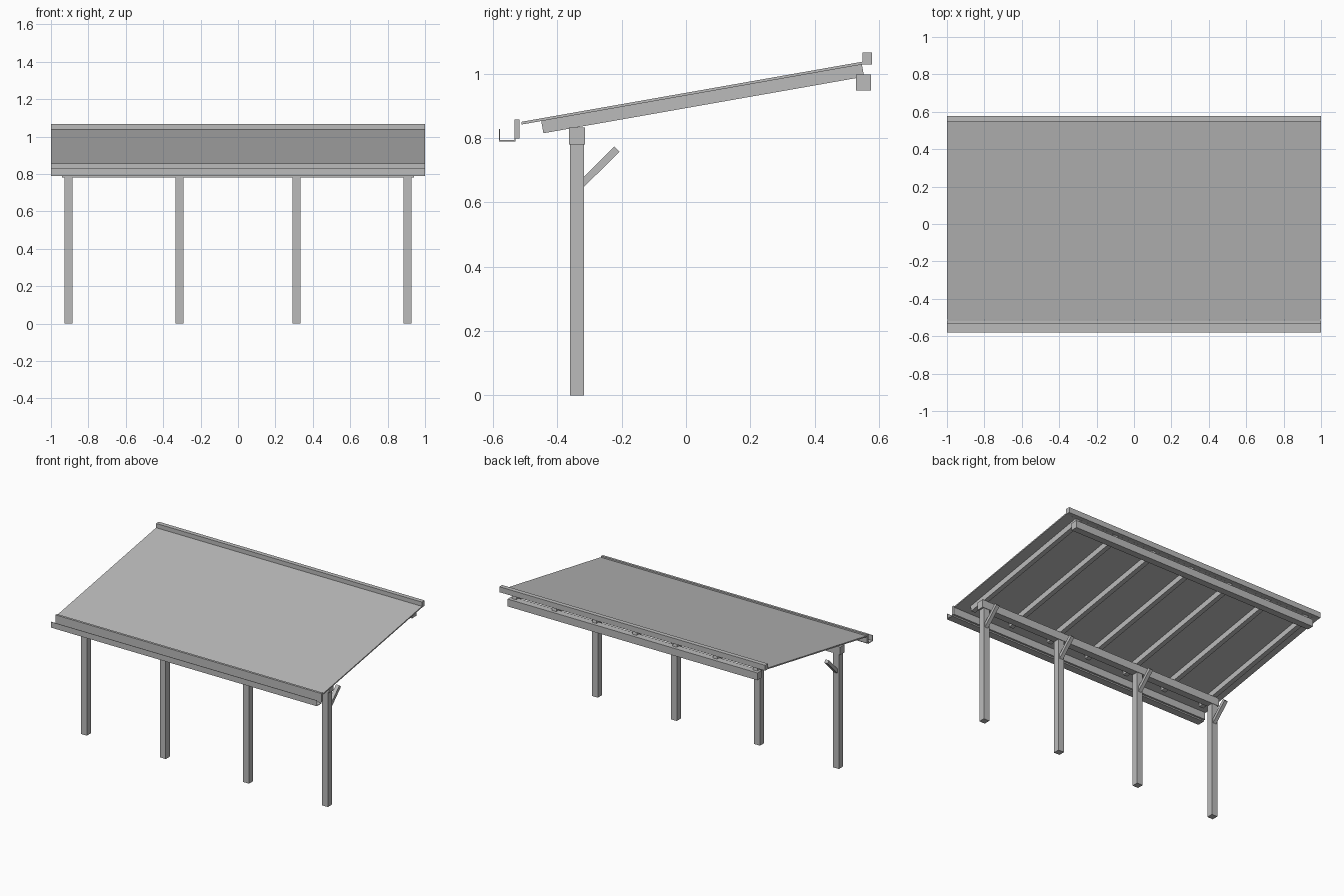
import bpy

if "Cube" in bpy.data.objects:
    bpy.data.objects.remove(bpy.data.objects["Cube"])

# One painted grey for the whole canopy
grey = bpy.data.materials.new("plain_grey")
grey.diffuse_color = (0.5, 0.5, 0.5, 1)
grey.use_nodes = True
grey.node_tree.nodes["Principled BSDF"].inputs["Base Color"].default_value = grey.diffuse_color


def extrude_x(name, profile, x0, x1):
    """Extrude a (y, z) outline along x, listed anticlockwise seen from +x."""
    n = len(profile)
    verts = [(x, y, z) for x in (x0, x1) for y, z in profile]
    faces = [tuple(reversed(range(n))), tuple(range(n, 2 * n))]
    faces += [(i, (i + 1) % n, n + (i + 1) % n, n + i) for i in range(n)]
    mesh = bpy.data.meshes.new(name)
    mesh.from_pydata(verts, [], faces)
    mesh.materials.append(grey)
    obj = bpy.data.objects.new(name, mesh)
    bpy.context.collection.objects.link(obj)
    return obj


def box(name, x0, x1, y0, y1, z0, z1):
    return extrude_x(name, [(y0, z0), (y1, z0), (y1, z1), (y0, z1)], x0, x1)


def roof_z(y):
    """Height of the underside of the sloping roof."""
    return 0.842 + 0.1763 * (y + 0.51)


# Roof sheet
Y0, Y1, T = -0.511, 0.549, 0.0085
extrude_x("roof_sheet", [(Y0, roof_z(Y0)), (Y1, roof_z(Y1)),
                         (Y1, roof_z(Y1) + T), (Y0, roof_z(Y0) + T)], -1, 1)

# Seven rafters with square-cut ends
for i in range(7):
    x = -0.907 + i * 1.814 / 6
    a, b, d = -0.45, 0.547, 0.0385
    shift, drop = d * 0.1736, d * 0.9848
    extrude_x(f"rafter_{i + 1}",
              [(a + shift, roof_z(a) - drop), (b + shift, roof_z(b) - drop),
               (b, roof_z(b)), (a, roof_z(a))], x - 0.016, x + 0.016)

# Long beams and boards
box("front_beam", -0.94, 0.94, -0.363, -0.314, 0.78, 0.833)
box("back_beam", -0.94, 0.94, 0.528, 0.575, 0.947, 0.997)
box("back_ridge_board", -1, 1, 0.548, 0.578, 1.029, 1.066)
box("front_fascia", -1, 1, -0.533, -0.517, 0.798, 0.857)

# Open gutter: floor, front wall and a short back lip
extrude_x("gutter", [(-0.581, 0.789), (-0.53, 0.789), (-0.53, 0.80),
                     (-0.533, 0.80), (-0.533, 0.793), (-0.578, 0.793),
                     (-0.578, 0.828), (-0.581, 0.828)], -1, 1)

# Posts, each with a diagonal brace at the back
for i, x in enumerate((-0.907, -0.313, 0.313, 0.907)):
    box(f"post_{i + 1}", x - 0.0215, x + 0.0215, -0.36, -0.317, 0, 0.78)
    extrude_x(f"brace_{i + 1}", [(-0.317, 0.648), (-0.207, 0.757),
                                 (-0.223, 0.773), (-0.317, 0.679)],
              x - 0.0125, x + 0.0125)
